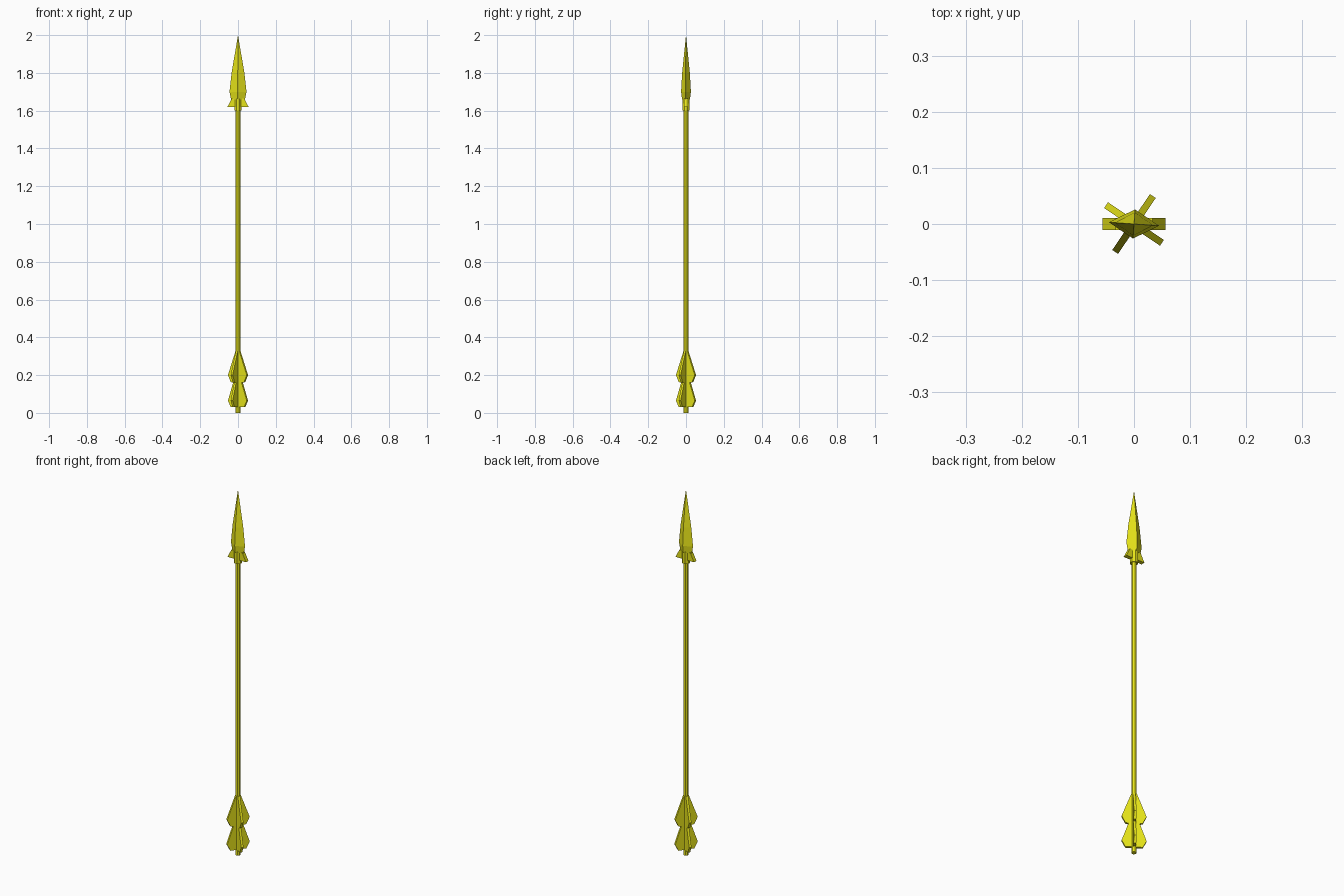
import bpy, bmesh
from math import cos, sin, pi, radians
from mathutils import Matrix

if "Cube" in bpy.data.objects:
    bpy.data.objects.remove(bpy.data.objects["Cube"])

gold = bpy.data.materials.new("yellow")
gold.diffuse_color = (0.8, 0.78, 0.01, 1)
gold.use_nodes = True
gold.node_tree.nodes["Principled BSDF"].inputs["Base Color"].default_value = gold.diffuse_color


def finish(name, bm):
    bmesh.ops.recalc_face_normals(bm, faces=bm.faces[:])
    mesh = bpy.data.meshes.new(name)
    bm.to_mesh(mesh)
    bm.free()
    obj = bpy.data.objects.new(name, mesh)
    bpy.context.collection.objects.link(obj)
    mesh.materials.append(gold)
    return obj


def loft(name, sides, sections, turn=0.0, tip=None):
    """Stack of n-sided rings (z, rx, ry), optionally closed to a point."""
    bm = bmesh.new()
    rings = []
    for z, rx, ry in sections:
        rings.append([bm.verts.new((rx * cos(turn + 2 * pi * i / sides),
                                    ry * sin(turn + 2 * pi * i / sides), z))
                      for i in range(sides)])
    bm.faces.new(rings[0])
    for a, b in zip(rings, rings[1:]):
        for i in range(sides):
            j = (i + 1) % sides
            bm.faces.new((a[i], a[j], b[j], b[i]))
    if tip is None:
        bm.faces.new(rings[-1])
    else:
        apex = bm.verts.new((0, 0, tip))
        for i in range(sides):
            bm.faces.new((rings[-1][i], rings[-1][(i + 1) % sides], apex))
    return finish(name, bm)


def plate(name, outline, thickness, angle):
    """Radial (r, z) outline, extruded sideways and turned about the shaft."""
    bm = bmesh.new()
    face = bm.faces.new([bm.verts.new((r, -thickness / 2, z)) for r, z in outline])
    ext = bmesh.ops.extrude_face_region(bm, geom=[face])
    moved = [v for v in ext["geom"] if isinstance(v, bmesh.types.BMVert)]
    bmesh.ops.translate(bm, verts=moved, vec=(0, thickness, 0))
    bm.transform(Matrix.Rotation(angle, 4, "Z"))
    return finish(name, bm)


# Shaft and the collar under the head
loft("shaft", 8, [(0, 0.0135, 0.0135), (1.64, 0.0135, 0.0135)], pi / 8)
loft("collar", 8, [(1.60, 0.021, 0.021), (1.665, 0.021, 0.021)], pi / 8)

# Diamond-section spear head
head = loft("head", 4, [(1.66, 0.037, 0.021), (1.70, 0.045, 0.026),
                        (1.80, 0.034, 0.0205)], tip=2.0)
head.rotation_euler.z = radians(-4)

# Flared barbs below the head
barb = [(0, 1.62), (0.056, 1.62), (0.033, 1.665), (0, 1.665)]
for i in range(2):
    plate("barb_%d" % (i + 1), barb, 0.021, pi * i)

# Four two-lobed tail fins
fin = [(0, 0.03), (0.042, 0.03), (0.06, 0.065), (0.027, 0.16),
       (0.042, 0.163), (0.06, 0.20), (0.013, 0.325), (0, 0.325)]
for i in range(4):
    plate("fin_%d" % (i + 1), fin, 0.0125, radians(56) + i * pi / 2)
